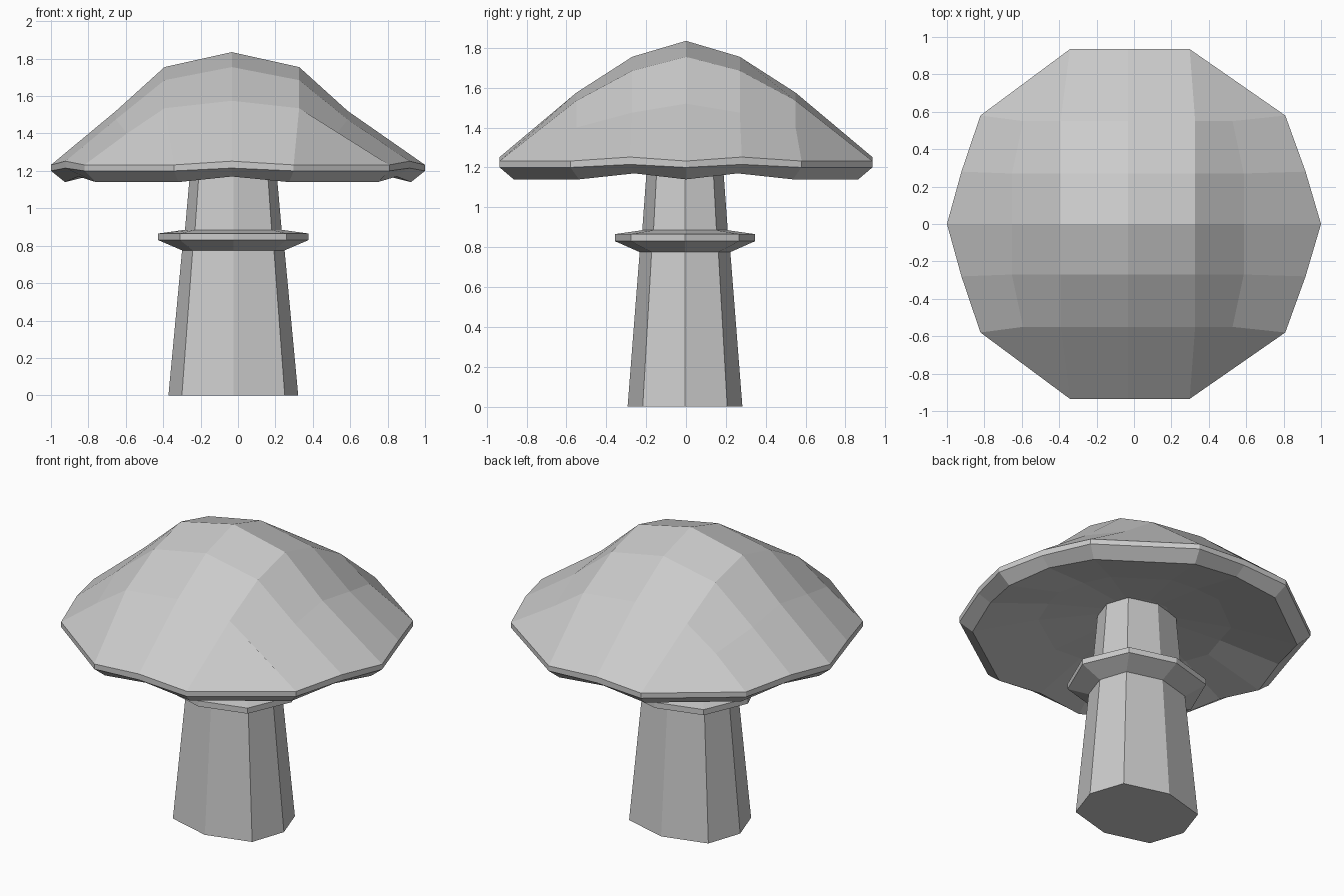
import bpy, bmesh

if "Cube" in bpy.data.objects:
    bpy.data.objects.remove(bpy.data.objects["Cube"])


def finish(name, bm):
    bmesh.ops.recalc_face_normals(bm, faces=bm.faces[:])
    mesh = bpy.data.meshes.new(name)
    bm.to_mesh(mesh)
    bm.free()
    obj = bpy.data.objects.new(name, mesh)
    bpy.context.collection.objects.link(obj)


def bridge(bm, a, b):
    n = len(a)
    for k in range(n):
        bm.faces.new((a[k], a[(k + 1) % n], b[(k + 1) % n], b[k]))


def sign(v):
    return (v > 0) - (v < 0)


# Stem: oval octagon rings, lofted (rx, ry, diagonal x, diagonal y, z)
def stem_ring(bm, rx, ry, dx, dy, z):
    pts = [(rx, 0), (dx, dy), (0, ry), (-dx, dy), (-rx, 0), (-dx, -dy), (0, -ry), (dx, -dy)]
    return [bm.verts.new((x - 0.025, y - 0.005, z)) for x, y in pts]


def shaft(s, z):
    return (0.347 * s, 0.288 * s, 0.275 * s, 0.212 * s, z)


def loft(name, sections):
    bm = bmesh.new()
    rings = [stem_ring(bm, *s) for s in sections]
    for a, b in zip(rings, rings[1:]):
        bridge(bm, a, b)
    bm.faces.new(rings[0])
    bm.faces.new(rings[-1])
    finish(name, bm)


# Stem with flared collar
flare = (0.402, 0.352, 0.285, 0.272)
loft("stem_with_collar", [
    shaft(1.0, 0), shaft(0.79, 0.775),
    (*flare, 0.83), (*flare, 0.865),
    shaft(0.745, 0.885), shaft(0.675, 1.16), shaft(0.64, 1.31)])

# Cap: 5x5 domed grid whose border is bridged to a wavy rim
XS, YS = (0, 0.36, 0.62), (0, 0.27, 0.55)
DOME = ((1.835, 1.755, 1.575), (1.755, 1.685, 1.535), (1.52, 1.475, 1.40))
RIM = {(2, 0): (1.0, 0), (2, 1): (0.92, 0.28), (2, 2): (0.815, 0.58),
       (1, 2): (0.32, 0.935), (0, 2): (0, 0.935)}
RAISED = {(2, 1), (0, 2)}
border = ([(2, j) for j in range(-2, 2)] + [(i, 2) for i in range(2, -2, -1)]
          + [(-2, j) for j in range(2, -2, -1)] + [(i, -2) for i in range(-2, 2)])

bm = bmesh.new()
grid = {}
for i in range(-2, 3):
    for j in range(-2, 3):
        a, b = abs(i), abs(j)
        x = XS[a] - (0.06 if a == b == 2 else 0)
        grid[i, j] = bm.verts.new((sign(i) * x - 0.033, sign(j) * YS[b], DOME[a][b]))
for i in range(-2, 2):
    for j in range(-2, 2):
        bm.faces.new((grid[i, j], grid[i + 1, j], grid[i + 1, j + 1], grid[i, j + 1]))


def rim_ring(scale, z, wave):
    ring = []
    for i, j in border:
        key = abs(i), abs(j)
        x, y = RIM[key]
        ring.append(bm.verts.new((sign(i) * x * scale - 0.033 * (1 - x), sign(j) * y * scale,
                                  z + (wave if key in RAISED else 0))))
    return ring


# Rim edge and hollow underside
previous = [grid[k] for k in border]
for scale, z, wave in ((1, 1.232, 0.02), (1, 1.2, 0.015), (0.925, 1.14, 0.03),
                       (0.55, 1.235, 0.01), (0.2, 1.29, 0)):
    ring = rim_ring(scale, z, wave)
    bridge(bm, previous, ring)
    previous = ring
bm.faces.new(previous)
finish("cap", bm)
